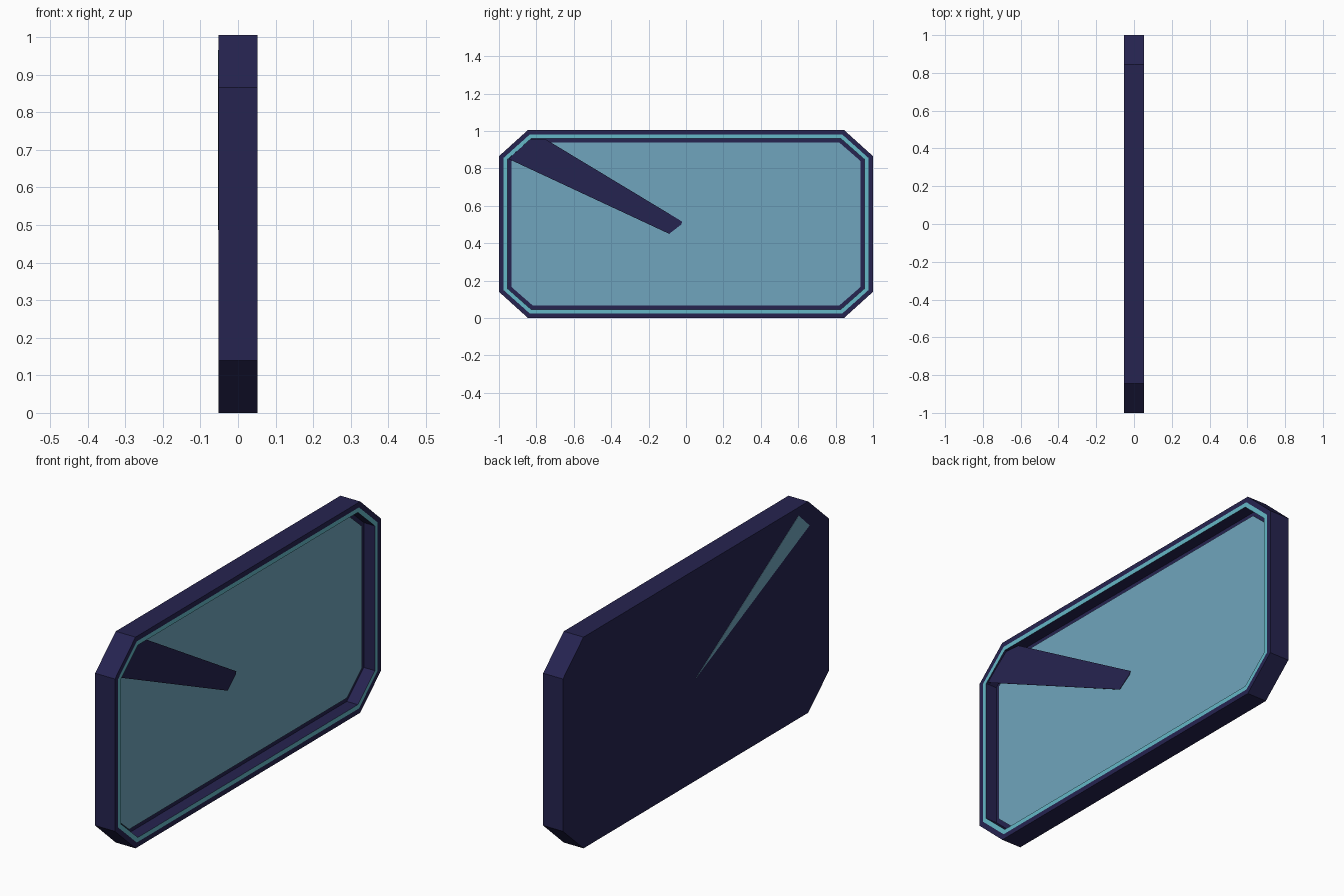
import bpy, bmesh

cube = bpy.data.objects.get("Cube")
if cube:
    bpy.data.objects.remove(cube, do_unlink=True)


def material(name, rgb):
    m = bpy.data.materials.new(name)
    m.use_nodes = True
    m.diffuse_color = (*rgb, 1)
    m.node_tree.nodes["Principled BSDF"].inputs["Base Color"].default_value = (*rgb, 1)
    return m


NAVY = material("dark_navy", (0.019, 0.017, 0.080))
GLASS = material("pale_blue", (0.160, 0.375, 0.510))
TRIM = material("bright_teal", (0.130, 0.480, 0.570))

HALF_X, HALF_Y, HALF_Z = 0.052, 1.0, 0.5025
CUT_Y, CUT_Z = 0.155, 0.14


def octagon(inset, x):
    """Clipped-corner rectangle, inset evenly from the outer outline."""
    a, b = HALF_Y - inset, HALF_Z - inset
    c, d = HALF_Y - CUT_Y - 0.4 * inset, HALF_Z - CUT_Z - 0.4 * inset
    quarter = [(a, d), (c, b)]
    half = quarter + [(-y, z) for y, z in reversed(quarter)]
    return [(x, y, z + HALF_Z) for y, z in half + [(-y, -z) for y, z in half]]


def loft(name, loops, mats, stripe=None):
    """Bridge matching outlines and cap both ends; one band may take a second material."""
    bm = bmesh.new()
    rings = [[bm.verts.new(p) for p in loop] for loop in loops]
    for band, (r, s) in enumerate(zip(rings, rings[1:])):
        n = len(r)
        for i in range(n):
            j = (i + 1) % n
            f = bm.faces.new((r[i], r[j], s[j], s[i]))
            f.material_index = int(band == stripe)
    bm.faces.new(rings[0][::-1])
    bm.faces.new(rings[-1])
    bmesh.ops.recalc_face_normals(bm, faces=bm.faces[:])
    mesh = bpy.data.meshes.new(name)
    bm.to_mesh(mesh)
    bm.free()
    for m in mats:
        mesh.materials.append(m)
    obj = bpy.data.objects.new(name, mesh)
    bpy.context.collection.objects.link(obj)
    return obj


def plate(name, outline, depth, thickness, mat):
    """Thin sheet; depth gives its x position along y."""
    loops = [[(depth(y) + t, y, z) for y, z in outline] for t in (0, thickness)]
    return loft(name, loops, [mat])


# Tray-shaped frame with a teal stripe on the inner part of its rim
FLOOR = -0.006
loft("frame", [octagon(d, x) for d, x in (
    (0, -HALF_X), (0, HALF_X), (0.024, HALF_X), (0.045, HALF_X), (0.045, FLOOR))],
    [NAVY, TRIM], stripe=2)

# Sunken panel with a narrow dark gap around it
loft("panel", [octagon(0.066, x) for x in (FLOOR, 0.0)], [GLASS])

# Tapered pointer, sloping from the rim corner down to the panel centre
pointer = [(-0.948, 0.85), (-0.835, 0.958), (-0.75, 0.955), (-0.02, 0.515), (-0.025, 0.5), (-0.09, 0.45)]
plate("pointer", pointer, lambda y: 0.002 - 0.046 * y, 0.002, NAVY)

# Slim pointed sliver on the back
sliver = [(-0.772, 0.966), (-0.854, 0.888), (0.0, 0.487)]
plate("back_sliver", sliver, lambda y: -HALF_X - 0.001, 0.002, GLASS)
